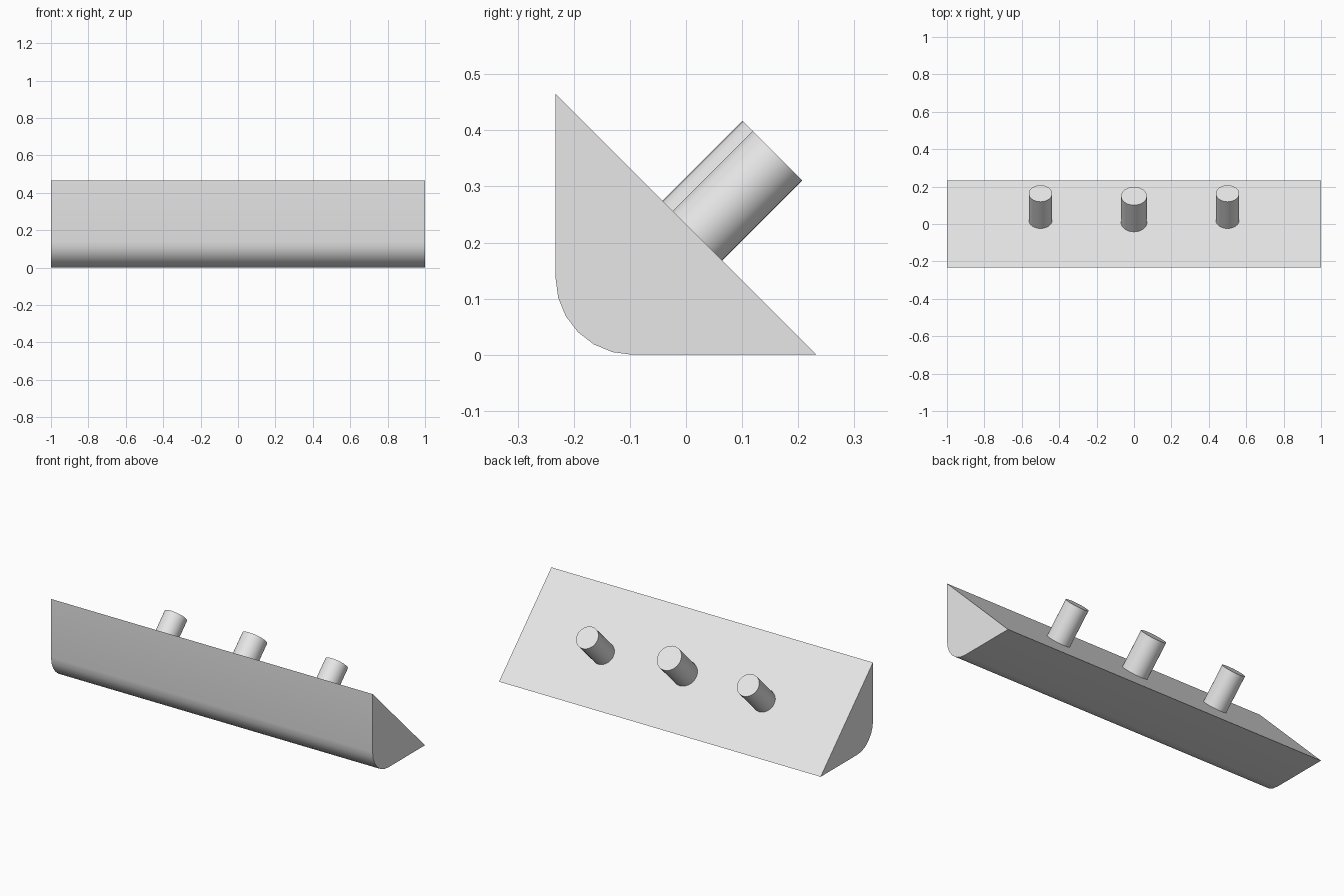
import bpy
import bmesh
from math import radians, sin, cos, pi, sqrt
from mathutils import Vector

cube = bpy.data.objects.get("Cube")
if cube:
    bpy.data.objects.remove(cube, do_unlink=True)

grey = bpy.data.materials.new("plain_grey")
grey.use_nodes = True
grey.diffuse_color = (0.8, 0.8, 0.8, 1)
grey.node_tree.nodes["Principled BSDF"].inputs["Base Color"].default_value = (0.8, 0.8, 0.8, 1)


def smooth(obj):
    bpy.ops.object.select_all(action="DESELECT")
    obj.select_set(True)
    bpy.context.view_layer.objects.active = obj
    bpy.ops.object.shade_smooth_by_angle(angle=radians(30))


# Wedge: right triangle with a rounded corner, extruded along x
HALF = 0.2325
RADIUS = 0.137
STEPS = 6
profile = [(HALF, 0), (-HALF, 2 * HALF)]
for i in range(STEPS + 1):
    a = pi + i * pi / 2 / STEPS
    profile.append((-HALF + RADIUS + RADIUS * cos(a), RADIUS + RADIUS * sin(a)))

bm = bmesh.new()
end = bm.faces.new([bm.verts.new((-1, y, z)) for y, z in profile])
grown = bmesh.ops.extrude_face_region(bm, geom=[end])
moved = [v for v in grown["geom"] if isinstance(v, bmesh.types.BMVert)]
bmesh.ops.translate(bm, verts=moved, vec=(2, 0, 0))
bmesh.ops.recalc_face_normals(bm, faces=bm.faces)
mesh = bpy.data.meshes.new("wedge_block")
bm.to_mesh(mesh)
bm.free()
wedge = bpy.data.objects.new("wedge_block", mesh)
bpy.context.collection.objects.link(wedge)
wedge.data.materials.append(grey)
smooth(wedge)

# Pegs: stand square to the sloping face, seated slightly into it
NORMAL = Vector((0, 1, 1)).normalized()
DOWNHILL = Vector((0, 1, -1)).normalized()
FACE = HALF / sqrt(2)
HEIGHT = 0.2015
SEAT = 0.01


def peg(name, x, along, radius):
    centre = NORMAL * (FACE + (HEIGHT - SEAT) / 2) + DOWNHILL * along
    centre.x = x
    bpy.ops.mesh.primitive_cylinder_add(vertices=32, radius=radius, depth=HEIGHT + SEAT,
                                        location=centre, rotation=(radians(-45), 0, 0))
    obj = bpy.context.object
    obj.name = name
    obj.data.materials.append(grey)
    smooth(obj)


peg("peg_middle", 0, -0.1545, 0.069)
for side, x in (("right", -0.5), ("left", 0.5)):
    peg("peg_" + side, x, -0.1354, 0.0626)
